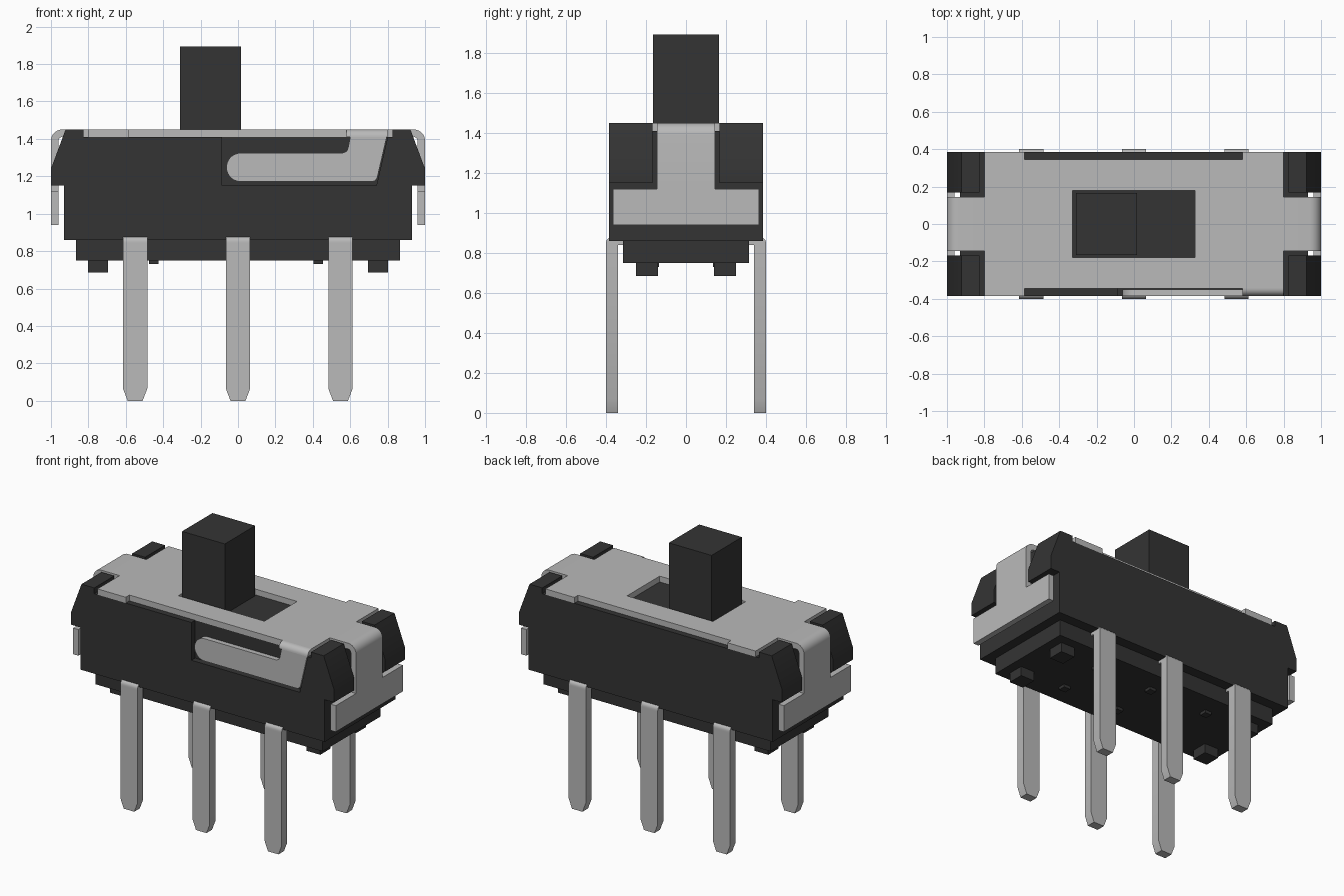
import bpy, bmesh, math
from mathutils import Vector

cube = bpy.data.objects.get("Cube")
if cube:
    bpy.data.objects.remove(cube, do_unlink=True)


def material(name, value, metal=0.0):
    m = bpy.data.materials.new(name)
    m.use_nodes = True
    col = (value, value, value, 1)
    m.diffuse_color = col
    m.node_tree.nodes["Principled BSDF"].inputs["Base Color"].default_value = col
    return m


DARK = material("black plastic", 0.034)
METAL = material("light grey metal", 0.49)

# How a profile point (u, v) at depth w maps to space for each extrusion axis
MAP = {"x": lambda u, v, w: Vector((w, u, v)),
       "y": lambda u, v, w: Vector((u, w, v)),
       "z": lambda u, v, w: Vector((u, v, w))}


def prism(name, mat, axis, lo, hi, *loops):
    """Extrude a closed outline (further loops are holes) along an axis."""
    bm = bmesh.new()
    edges = []
    for loop in loops:
        vs = [bm.verts.new(MAP[axis](u, v, lo)) for u, v in loop]
        edges += [bm.edges.new((vs[i - 1], vs[i])) for i in range(len(vs))]
    normal = MAP[axis](0, 0, 1)
    bmesh.ops.triangle_fill(bm, use_beauty=True, edges=edges, normal=normal)
    ext = bmesh.ops.extrude_face_region(bm, geom=bm.faces[:])
    moved = [g for g in ext["geom"] if isinstance(g, bmesh.types.BMVert)]
    bmesh.ops.translate(bm, verts=moved, vec=normal * (hi - lo))
    bmesh.ops.recalc_face_normals(bm, faces=bm.faces[:])
    me = bpy.data.meshes.new(name)
    bm.to_mesh(me)
    bm.free()
    me.materials.append(mat)
    me.shade_smooth()
    me.set_sharp_from_angle(angle=math.radians(32))
    ob = bpy.data.objects.new(name, me)
    bpy.context.collection.objects.link(ob)
    return ob


def rect(u0, u1, v0, v1):
    return [(u0, v0), (u1, v0), (u1, v1), (u0, v1)]


def box(name, mat, x0, x1, y0, y1, z0, z1):
    return prism(name, mat, "z", z0, z1, rect(x0, x1, y0, y1))


def arc(cu, cv, r, a0, a1, n=8):
    steps = [math.radians(a0 + (a1 - a0) * i / n) for i in range(n + 1)]
    return [(cu + r * math.cos(a), cv + r * math.sin(a)) for a in steps]


# Housing: core, and a front wall with a slanted recess for the spring arm
box("housing", DARK, -0.93, 0.93, -0.345, 0.385, 0.86, 1.41)
prism("housing_front_wall", DARK, "y", -0.385, -0.345,
      [(-0.93, 0.86), (0.93, 0.86), (0.93, 1.41), (0.80, 1.41),
       (0.74, 1.15), (-0.085, 1.15), (-0.085, 1.41), (-0.93, 1.41)])
box("lower_step", DARK, -0.865, 0.865, -0.315, 0.315, 0.75, 0.86)

# Corner horns and feet
for sx, xn in ((1, "left"), (-1, "right")):
    for sy, yn in ((1, "back"), (-1, "front")):
        lo, hi = sorted((sy * 0.168, sy * 0.385))
        horn = [(0.93, 1.15), (1.0, 1.15), (1.0, 1.24), (0.922, 1.45),
                (0.825, 1.45), (0.825, 1.41), (0.93, 1.41)]
        prism(f"horn_{yn}_{xn}", DARK, "y", lo, hi, [(sx * u, v) for u, v in horn])
        cx, cy = sx * 0.748, sy * 0.195
        box(f"foot_{yn}_{xn}", DARK, cx - 0.053, cx + 0.053,
            cy - 0.055, cy + 0.055, 0.685, 0.75)

# Small nubs under the base
for x in (-0.45, 0.0, 0.43):
    for y in (-0.16, 0.16):
        box("base_nub", DARK, x - 0.025, x + 0.025, y - 0.025, y + 0.025, 0.73, 0.75)

# Sliding knob
box("knob", DARK, -0.31, 0.015, -0.165, 0.165, 1.41, 1.893)

# Metal cover plate with side notches and the knob slot
prism("cover_plate", METAL, "z", 1.41, 1.45,
      [(-0.80, -0.385), (-0.585, -0.385), (-0.585, -0.345), (0.80, -0.345),
       (0.80, 0.385), (0.58, 0.385), (0.58, 0.345), (-0.585, 0.345),
       (-0.585, 0.385), (-0.80, 0.385)],
      rect(-0.33, 0.325, -0.178, 0.178))

# End clips: a bent strap ending in a wide bar
for sx, xn in ((1, "left"), (-1, "right")):
    strap = ([(0.80, 1.41), (0.80, 1.45)] + arc(0.94, 1.39, 0.06, 90, 0)
             + [(1.0, 1.12), (0.96, 1.12)] + arc(0.94, 1.39, 0.02, 0, 90, 4))
    prism(f"clip_strap_{xn}", METAL, "y", -0.145, 0.145,
          [(sx * u, v) for u, v in strap])
    lo, hi = sorted((sx * 0.96, sx * 1.0))
    box(f"clip_bar_{xn}", METAL, lo, hi, -0.365, 0.365, 0.94, 1.12)

# Spring arm: rounded fold from the plate, then an arm lying in the recess
prism("spring_fold", METAL, "x", 0.58, 0.80,
      [(-0.345, 1.41)] + arc(-0.345, 1.41, 0.04, 90, 180))
prism("spring_arm", METAL, "y", -0.385, -0.35,
      [(0.795, 1.41), (0.60, 1.41), (0.588, 1.35), (0.58, 1.333), (0.56, 1.325)]
      + arc(0.015, 1.248, 0.077, 90, 270, 14)
      + [(0.715, 1.171), (0.735, 1.177), (0.745, 1.195)])

# Pins: tapered legs with a rounded shoulder bent into the housing
for i, x in enumerate((-0.55, 0.0, 0.548)):
    for sy, yn in ((1, "back"), (-1, "front")):
        lo, hi = sorted((sy * 0.34, sy * 0.40))
        prism(f"pin_{yn}_{i + 1}", METAL, "y", lo, hi,
              [(x - 0.04, 0), (x + 0.04, 0), (x + 0.065, 0.065), (x + 0.065, 0.84),
               (x - 0.065, 0.84), (x - 0.065, 0.065)])
        shoulder = [(0.30, 0.84), (0.40, 0.84)] + arc(0.37, 0.85, 0.03, 0, 90, 6) + [(0.30, 0.88)]
        prism(f"pin_shoulder_{yn}_{i + 1}", METAL, "x", x - 0.065, x + 0.065,
              [(sy * u, v) for u, v in shoulder])
